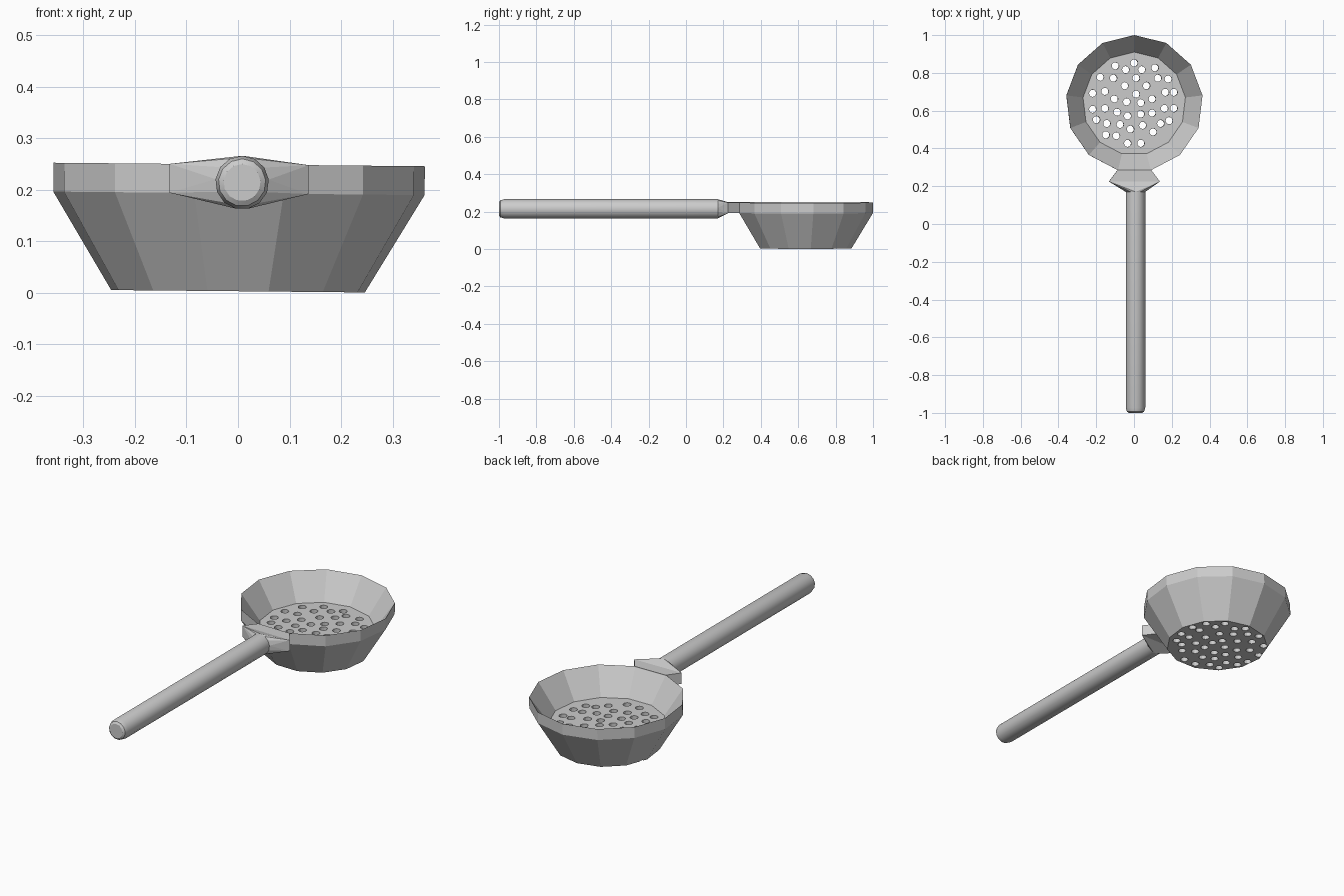
import bpy, bmesh
from math import sin, cos, tau
from mathutils import Matrix, Vector

if "Cube" in bpy.data.objects:
    bpy.data.objects.remove(bpy.data.objects["Cube"])

SIDES = 13
BOWL_Y, BOWL_R = 0.637, 0.363
TILT = Matrix.Translation((0, 0, 0.003)) @ Matrix.Rotation(0.0095, 4, 'Y')


def finish(bm, name, matrix=TILT):
    bm.transform(matrix)
    bmesh.ops.recalc_face_normals(bm, faces=bm.faces)
    me = bpy.data.meshes.new(name)
    bm.to_mesh(me)
    bm.free()
    ob = bpy.data.objects.new(name, me)
    bpy.context.collection.objects.link(ob)
    return ob


def lathe(profile, place):
    """Closed solid from (radius, height) rings, capped at both ends."""
    bm = bmesh.new()
    rings = [[bm.verts.new(place(r * sin(tau * i / SIDES), r * cos(tau * i / SIDES), h))
              for i in range(SIDES)] for r, h in profile]
    for a, b in zip(rings, rings[1:]):
        for i in range(SIDES):
            j = (i + 1) % SIDES
            bm.faces.new((a[i], a[j], b[j], b[i]))
    bm.faces.new(rings[0])
    bm.faces.new(rings[-1])
    return bm


def hull(bm, points):
    verts = [bm.verts.new(p) for p in points]
    res = bmesh.ops.convex_hull(bm, input=verts)
    loose = [v for v in res['geom_interior'] if isinstance(v, bmesh.types.BMVert)]
    bmesh.ops.delete(bm, geom=loose, context='VERTS')


# Bowl: tapered outside, short upright rim, knife-edge lip, thick floor
bowl = finish(lathe([(0.248, 0), (BOWL_R, 0.19), (BOWL_R, 0.246), (0.273, 0.118)],
                    lambda a, b, h: (a, BOWL_Y + b, h)), "bowl")

# Drain holes, in hundredths of a unit from the bowl centre
holes = [(-10, 20), (-4.5, 18), (0, 21.5), (4, 18), (11, 19), (-18, 14), (-11, 13.5),
         (1, 13.5), (12.5, 13.5), (18, 13), (-5, 9.5), (6.5, 9.5), (-22, 5.5),
         (-15.5, 6.5), (1, 5), (16.5, 6), (21, 6), (-10.5, 2.5), (-4, 1), (3.5, 0.5),
         (9.5, 2.5), (-22, -3), (-15.5, -2.5), (-9, -4.5), (9.5, -5), (16, -2.5),
         (21, -2.5), (-20, -8.5), (-14.5, -10.5), (-3.5, -6.5), (3.5, -5.5),
         (-7.5, -11), (4.5, -11.5), (14, -10.5), (18.5, -9), (-15, -16.5),
         (-9.5, -17), (-2, -13.5), (10, -15), (-3.5, -21), (3.5, -21)]
bm = bmesh.new()
for x, y in holes:
    bmesh.ops.create_cone(bm, cap_ends=True, segments=12, radius1=0.019, radius2=0.019,
                          depth=0.4, matrix=Matrix.Translation((x / 100, BOWL_Y + y / 100, 0.05)))
cutter = finish(bm, "hole_cutter")
mod = bowl.modifiers.new("drain_holes", 'BOOLEAN')
mod.operation, mod.solver, mod.object = 'DIFFERENCE', 'EXACT', cutter
bpy.context.view_layer.update()
cut = bpy.data.meshes.new_from_object(
    bowl.evaluated_get(bpy.context.evaluated_depsgraph_get()))
bowl.modifiers.clear()
bowl.data = cut
bpy.data.objects.remove(cutter)

# Handle: long rod with a rounded tip
HX, HZ, HR = 0.006, 0.211, 0.052
handle = finish(lathe([(0.036, -1.0), (0.046, -0.993), (HR, -0.972), (HR, 0.17)],
                      lambda a, b, h: (HX + a, h, HZ + b)), "handle")
for ob in bpy.context.selected_objects:
    ob.select_set(False)
bpy.context.view_layer.objects.active = handle
handle.select_set(True)
bpy.ops.object.shade_smooth_by_angle(angle=0.6)


# Connector: round handle end flares to a wide bar, then narrows onto the rim
def bar(half, y):
    return [(s * half, y, z) for s in (-1, 1) for z in (0.19, 0.246)]


ring = [(HX + HR * sin(tau * i / SIDES), 0.17, HZ + HR * cos(tau * i / SIDES))
        for i in range(SIDES)]
bm = bmesh.new()
hull(bm, ring + bar(0.135, 0.225))
hull(bm, bar(0.135, 0.225) + bar(0.088, 0.287))
finish(bm, "connector")
